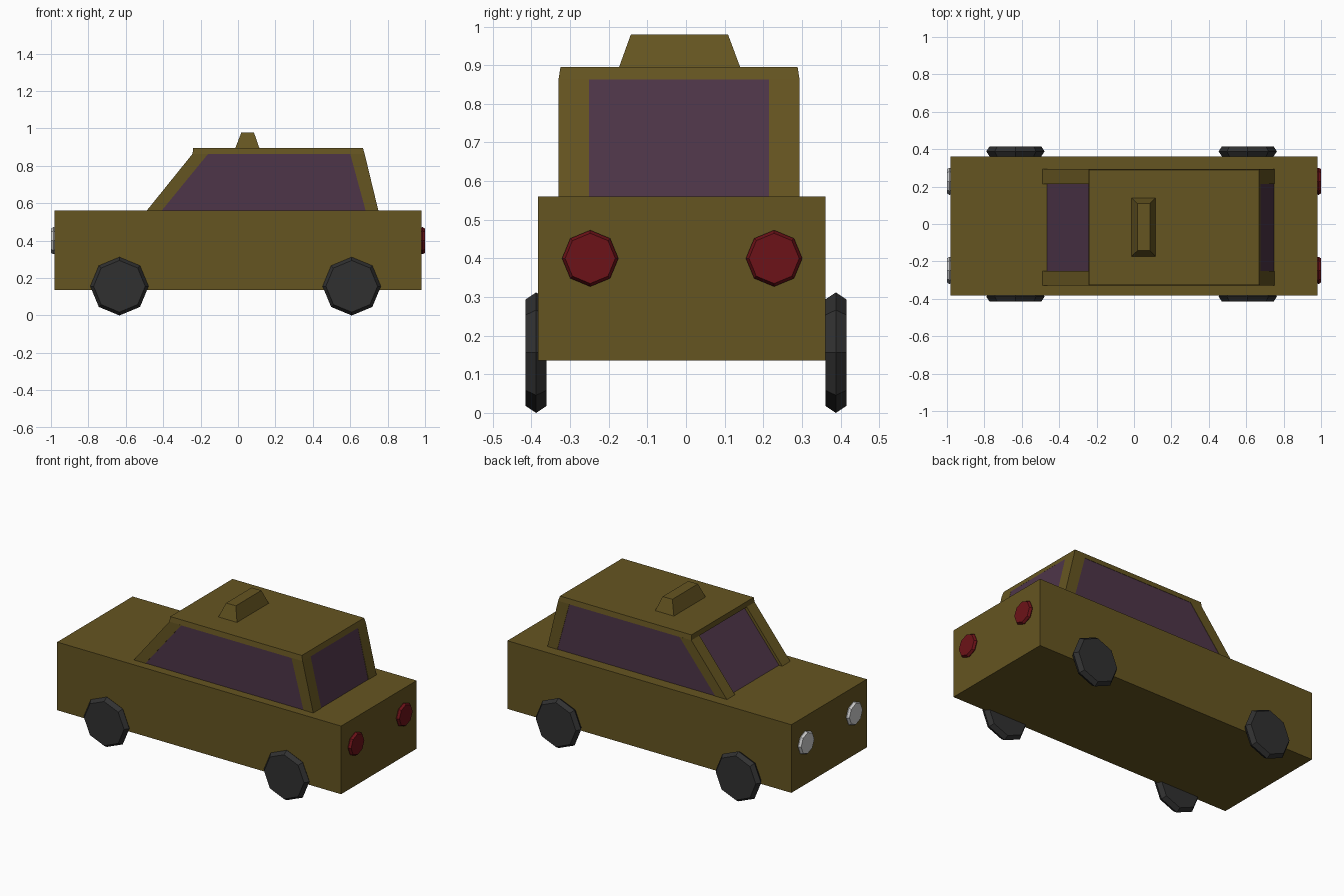
import bpy, bmesh
from math import sin, cos, tau

if "Cube" in bpy.data.objects:
    bpy.data.objects.remove(bpy.data.objects["Cube"])


def material(name, rgb):
    m = bpy.data.materials.new(name)
    m.diffuse_color = (*rgb, 1)
    m.use_nodes = True
    m.node_tree.nodes["Principled BSDF"].inputs["Base Color"].default_value = m.diffuse_color
    return m


PAINT = material("paint", (0.13, 0.09, 0.015))
GLASS = material("tinted_glass", (0.075, 0.035, 0.065))
RUBBER = material("rubber", (0.03, 0.03, 0.03))
RED = material("red_lens", (0.15, 0.006, 0.009))
CLEAR = material("clear_lens", (0.55, 0.55, 0.55))


def loft(name, rings, mat):
    """Closed solid through a list of equal-length rings."""
    bm = bmesh.new()
    loops = [[bm.verts.new(p) for p in r] for r in rings]
    n = len(loops[0])
    for a, b in zip(loops, loops[1:]):
        for i in range(n):
            j = (i + 1) % n
            bm.faces.new((a[i], a[j], b[j], b[i]))
    bm.faces.new(loops[0][::-1])
    bm.faces.new(loops[-1])
    bmesh.ops.recalc_face_normals(bm, faces=bm.faces)
    mesh = bpy.data.meshes.new(name)
    bm.to_mesh(mesh)
    bm.free()
    mesh.materials.append(mat)
    obj = bpy.data.objects.new(name, mesh)
    bpy.context.collection.objects.link(obj)
    return obj


def prism(name, profile, y0, y1, mat):
    return loft(name, [[(x, y, z) for x, z in profile] for y in (y0, y1)], mat)


def rect(x0, x1, y0, y1, z):
    return [(x0, y0, z), (x1, y0, z), (x1, y1, z), (x0, y1, z)]


def disc(name, axis, centre, r_face, r_rim, half, mat):
    """Eight-sided disc with a ridge around the middle of its rim."""
    rings = []
    for off, r in ((-half, r_face), (0, r_rim), (half, r_face)):
        ring = []
        for k in range(8):
            u, v = r * cos(tau * k / 8), r * sin(tau * k / 8)
            p = (off, u, v) if axis == "x" else (u, off, v)
            ring.append(tuple(c + d for c, d in zip(centre, p)))
        rings.append(ring)
    return loft(name, rings, mat)


# Lower body
Y0, Y1 = -0.383, 0.361
loft("body", [rect(-0.98, 0.98, Y0, Y1, 0.135), rect(-0.98, 0.98, Y0, Y1, 0.56)], PAINT)

# Cabin: glazed core, four corner pillars, roof slab
C0, C1, PILLAR = -0.33, 0.294, 0.079
prism("windows", [(-0.47, 0.555), (0.749, 0.555), (0.675, 0.87), (-0.215, 0.87)],
      C0 + 0.002, C1 - 0.002, GLASS)
front = [(-0.49, 0.558), (-0.41, 0.558), (-0.16, 0.864), (-0.243, 0.864)]
rear = [(0.683, 0.558), (0.751, 0.558), (0.677, 0.864), (0.60, 0.864)]
for side, a, b in (("right", C0, C0 + PILLAR), ("left", C1 - PILLAR, C1)):
    prism("front_pillar_" + side, front, a, b, PAINT)
    prism("rear_pillar_" + side, rear, a, b, PAINT)
loft("roof", [rect(-0.243, 0.677, C0, C1, 0.863),
              rect(-0.24, 0.668, C0 + 0.005, C1 - 0.005, 0.895)], PAINT)

# Roof sign
loft("roof_sign", [rect(-0.015, 0.115, -0.174, 0.141, 0.893),
                   rect(0.018, 0.085, -0.143, 0.109, 0.979)], PAINT)

# Wheels
for end, x in (("front", -0.634), ("rear", 0.608)):
    for side, y in (("right", -0.388), ("left", 0.388)):
        disc(f"{end}_wheel_{side}", "y", (x, y, 0.156), 0.138, 0.156, 0.027, RUBBER)

# Lights
for side, y in (("right", -0.248), ("left", 0.228)):
    disc("headlight_" + side, "x", (-0.986, y, 0.40), 0.065, 0.073, 0.014, CLEAR)
    disc("tail_light_" + side, "x", (0.986, y, 0.40), 0.065, 0.073, 0.014, RED)
